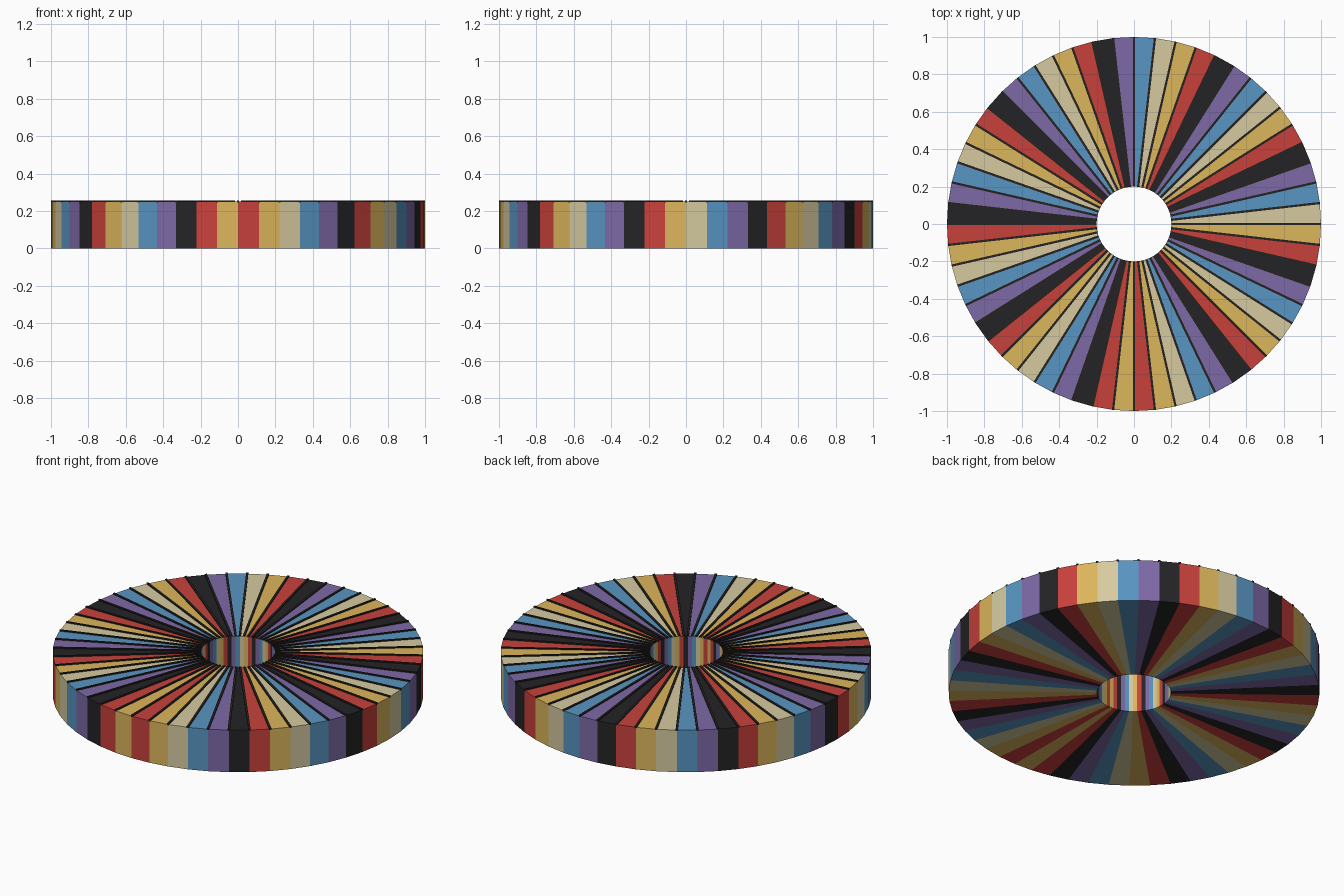
import bpy, bmesh, math

if "Cube" in bpy.data.objects:
    bpy.data.objects.remove(bpy.data.objects["Cube"])

COUNT = 56
STEP = 2 * math.pi / COUNT
R_IN, R_OUT = 0.2, 1.0
BODY_H, TOP = 0.25, 0.256


def material(name, rgb):
    m = bpy.data.materials.new(name)
    lin = [((c / 255 + 0.055) / 1.055) ** 2.4 for c in rgb]
    m.diffuse_color = (*lin, 1)
    m.use_nodes = True
    m.node_tree.nodes["Principled BSDF"].inputs["Base Color"].default_value = m.diffuse_color
    return m


def prism(name, outline, z0, z1, mat):
    """Mesh made by extruding a flat outline upward."""
    bm = bmesh.new()
    face = bm.faces.new([bm.verts.new((x, y, z0)) for x, y in outline])
    new = bmesh.ops.extrude_face_region(bm, geom=[face])["geom"]
    for v in new:
        if isinstance(v, bmesh.types.BMVert):
            v.co.z = z1
    bmesh.ops.recalc_face_normals(bm, faces=bm.faces)
    mesh = bpy.data.meshes.new(name)
    bm.to_mesh(mesh)
    bm.free()
    mesh.materials.append(mat)
    return mesh


def place(name, mesh, angle):
    ob = bpy.data.objects.new(name, mesh)
    ob.rotation_euler.z = angle
    bpy.context.collection.objects.link(ob)


# One wedge mesh per colour, in repeating order
colors = [("red", (200, 65, 60)), ("yellow", (220, 182, 92)),
          ("beige", (214, 202, 160)), ("blue", (88, 149, 194)),
          ("purple", (125, 105, 166)), ("black", (36, 36, 38))]
c, s = math.cos(STEP), math.sin(STEP)
wedge = [(R_IN, 0), (R_OUT, 0), (R_OUT * c, R_OUT * s), (R_IN * c, R_IN * s)]
wedges = [prism("wedge_" + n, wedge, 0, BODY_H, material(n, rgb)) for n, rgb in colors]

# Thin dark divider strip standing proud of the top face
w = 0.006
strip = [(R_IN, -w), (R_OUT, -w), (R_OUT, w), (R_IN, w)]
divider = prism("divider", strip, BODY_H - 0.005, TOP, material("dark", (38, 34, 32)))

# Ring of wedges and dividers, starting at the front
for i in range(COUNT):
    a = -math.pi / 2 + i * STEP
    place(f"wedge_{i + 1:02d}", wedges[i % 6], a)
    place(f"divider_{i + 1:02d}", divider, a)
